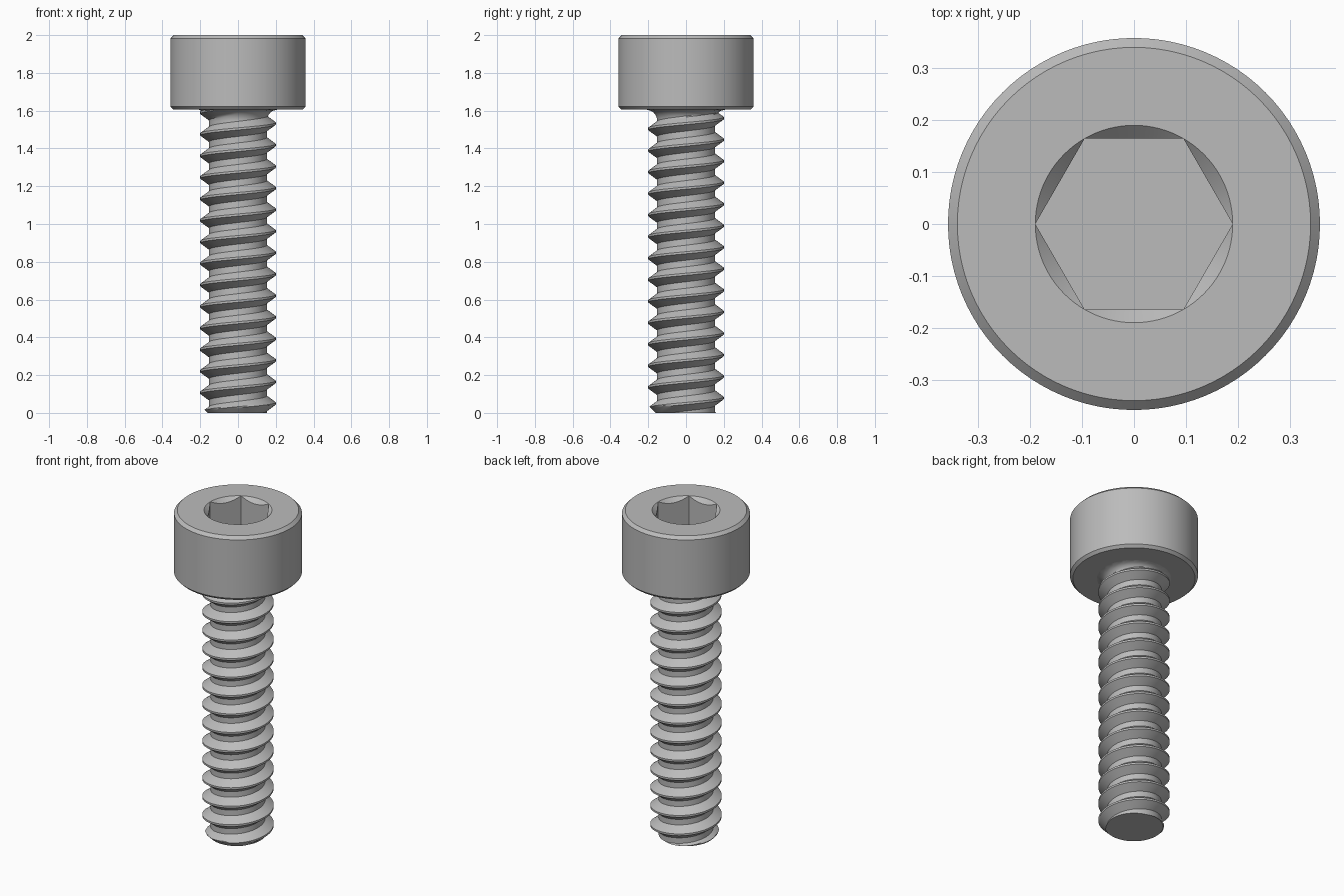
import bpy, bmesh, math

cube = bpy.data.objects.get("Cube")
if cube:
    bpy.data.objects.remove(cube, do_unlink=True)

steel = bpy.data.materials.new("grey_steel")
steel.use_nodes = True
COLOR = (0.5, 0.5, 0.5, 1)
steel.diffuse_color = COLOR
steel.node_tree.nodes["Principled BSDF"].inputs["Base Color"].default_value = COLOR

N = 96                      # columns around the axis
TOP, UNDER = 2.0, 1.605     # head heights
PITCH, CREST, ROOT = 0.114, 0.2, 0.153


def lathe(name, rows, shift=0):
    """Skin rows of (radius, z) per column; shift joins a helix one turn up."""
    bm = bmesh.new()
    grid = [[bm.verts.new((r * math.cos(math.tau * i / N),
                           r * math.sin(math.tau * i / N), z))
             for i, (r, z) in enumerate(row)] for row in rows]
    for j in range(len(grid) - 1):
        for i in range(N):
            k, s = (i + 1) % N, (shift if i == N - 1 else 0)
            if j + 1 + s < len(grid):
                bm.faces.new((grid[j][i], grid[j + s][k],
                              grid[j + 1 + s][k], grid[j + 1][i]))
    bm.faces.new(grid[0][::-1])
    bm.faces.new(grid[-1])
    bmesh.ops.remove_doubles(bm, verts=bm.verts, dist=1e-5)
    bmesh.ops.dissolve_degenerate(bm, edges=bm.edges, dist=1e-5)
    bmesh.ops.recalc_face_normals(bm, faces=bm.faces)
    mesh = bpy.data.meshes.new(name)
    bm.to_mesh(mesh)
    bm.free()
    mesh.materials.append(steel)
    obj = bpy.data.objects.new(name, mesh)
    bpy.context.collection.objects.link(obj)
    bpy.ops.object.select_all(action="DESELECT")
    obj.select_set(True)
    bpy.context.view_layer.objects.active = obj
    bpy.ops.object.shade_smooth_by_angle(angle=math.radians(30))
    return obj


# Head: chamfered cylinder whose inside rings run into a hexagonal socket
SOCKET = 0.19
hexagon = [SOCKET * math.cos(math.pi / 6)
           / math.cos((math.tau * i / N) % (math.pi / 3) - math.pi / 6)
           for i in range(N)]
outline = [(0.14, UNDER), (0.342, UNDER), (0.358, UNDER + 0.016),
           (0.358, TOP - 0.018), (0.34, TOP), (SOCKET, TOP)]
head = [[point] * N for point in outline]
head.append([(r, TOP - (SOCKET - r)) for r in hexagon])
head.append([(r, TOP - 0.2) for r in hexagon])
lathe("socket_head", head)


# Shank: helical thread with a chamfered tip and a fillet under the head
def thread_radius(z, turn):
    u = abs(((z - 0.05) / PITCH - turn + 0.5) % 1 - 0.5)
    blend = min(max((u - 0.05) / 0.3, 0), 1)
    r = min(CREST + (ROOT - CREST) * blend, 0.162 + z)
    gap = min(max((UNDER - z) / 0.06, 0), 1)
    flare = ROOT + 0.055 * (1 - math.sqrt(1 - (1 - gap) ** 2))
    return max(r, flare)


STEPS = 20                  # rows per turn
shank = []
for j in range(-2 * STEPS, int(UNDER / PITCH + 2) * STEPS):
    row = []
    for i in range(N):
        z = 0.05 + PITCH * (j / STEPS + i / N)
        z = min(max(z, 0), UNDER)
        row.append((thread_radius(z, i / N), z))
    shank.append(row)
lathe("threaded_shank", shank, STEPS)
